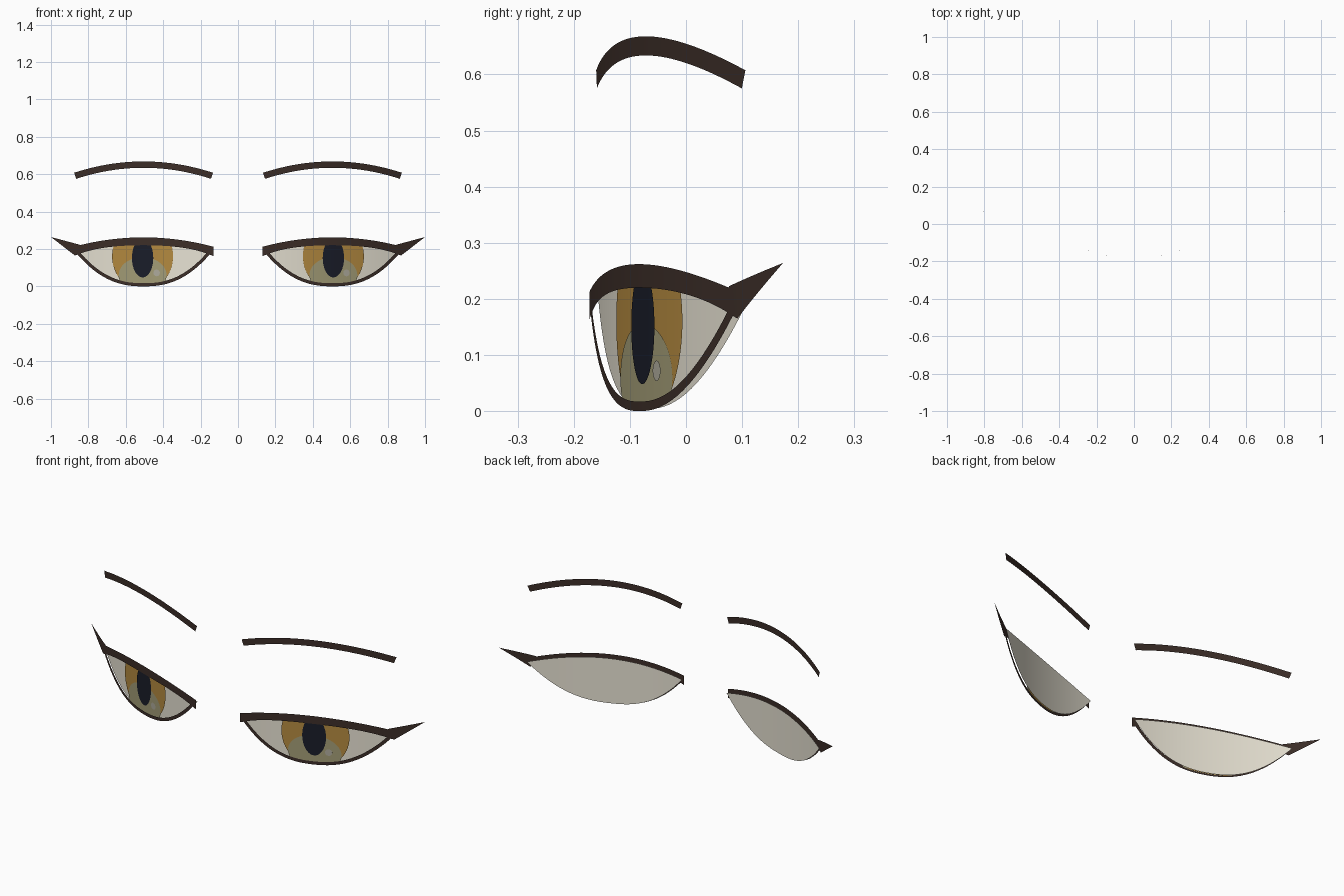
import bpy, bmesh, math

if "Cube" in bpy.data.objects:
    bpy.data.objects.remove(bpy.data.objects["Cube"])

CX = 0.505  # centre of each eye


def face_y(x):
    # curved face surface that every sheet follows
    x = abs(x)
    return -0.166 + 0.031 * x + 0.324 * x * x


def material(name, rgb):
    m = bpy.data.materials.new(name)
    m.diffuse_color = (*rgb, 1)
    m.use_nodes = True
    m.node_tree.nodes["Principled BSDF"].inputs["Base Color"].default_value = m.diffuse_color
    return m


def sheet(name, lower, upper, offset, mat, mirror=True, rows=4):
    """Sheet spanned between two outlines of (x, z) points, laid on the face."""
    bm = bmesh.new()
    grid = []
    for (xa, za), (xb, zb) in zip(lower, upper):
        col = []
        for r in range(rows + 1):
            t = r / rows
            x, z = xa + (xb - xa) * t, za + (zb - za) * t
            col.append(bm.verts.new((x, face_y(x) + offset, z)))
        grid.append(col)
    for a, b in zip(grid, grid[1:]):
        for r in range(rows):
            f = bm.faces.new((a[r], b[r], b[r + 1], a[r + 1]))
            f.smooth = True
    bmesh.ops.remove_doubles(bm, verts=bm.verts, dist=0.0003)
    me = bpy.data.meshes.new(name)
    bm.to_mesh(me)
    bm.free()
    me.materials.append(mat)
    ob = bpy.data.objects.new(name, me)
    bpy.context.collection.objects.link(ob)
    if mirror:
        mod = ob.modifiers.new("mirror", 'MIRROR')
        mod.use_mirror_merge = False
    return ob


def spread(a, b, n):
    # cosine spacing, denser at the ends
    return [(a + b) / 2 - (b - a) / 2 * math.cos(math.pi * i / n) for i in range(n + 1)]


def lid_top(x):
    return 0.262 - 0.36 * (x - CX) ** 2


def lid_under(x):
    d = x - CX
    return 0.22 - 0.25 * d * d - 1.2 * d ** 4


def eye_bottom(x):
    return 0.197 * (abs(x - CX) / 0.375) ** 2.4


def ellipse(name, cx, cz, rx, rz, offset, mat, mirror=True):
    # ellipse clipped by the eye opening
    lo, up = [], []
    for x in spread(cx - rx, cx + rx, 32):
        h = rz * math.sqrt(max(0, 1 - ((x - cx) / rx) ** 2))
        a = abs(x)
        lo.append((x, max(cz - h, eye_bottom(a) + 0.006)))
        up.append((x, min(cz + h, lid_under(a) + 0.008)))
    return sheet(name, lo, up, offset, mat, mirror)


def band(name, func, width, x0, x1, offset, mat, up):
    # ribbon of constant width along a curve
    edge, inner = [], []
    for x in spread(x0, x1, 48):
        s = (func(x + 0.001) - func(x - 0.001)) / 0.002
        k = width / math.hypot(1, s) * (1 if up else -1)
        edge.append((x, func(x)))
        inner.append((x - s * k, func(x) + k))
    lo, hi = (edge, inner) if up else (inner, edge)
    return sheet(name, lo, hi, offset, mat, rows=1)


brown = material("dark_brown", (0.045, 0.027, 0.021))
white = material("eye_white", (0.80, 0.76, 0.65))
amber = material("amber", (0.45, 0.25, 0.05))
olive = material("pale_olive", (0.36, 0.33, 0.18))
black = material("blue_black", (0.010, 0.012, 0.022))
grey = material("highlight_grey", (0.42, 0.40, 0.33))

# eye whites
xs = spread(CX - 0.37, CX + 0.37, 48)
sheet("eye_white", [(x, min(eye_bottom(x) + 0.004, lid_top(x) - 0.018)) for x in xs],
      [(x, lid_top(x) - 0.016) for x in xs], 0, white, rows=6)

# iris, lower glow, pupil
ellipse("iris", 0.51, 0.16, 0.163, 0.18, -0.008, amber)
ellipse("iris_glow", 0.51, 0.06, 0.128, 0.096, -0.010, olive)
ellipse("pupil", 0.51, 0.152, 0.057, 0.104, -0.012, black)

# highlights sit on the same side of both pupils
for side, x in (("right", 0.58), ("left", -0.435)):
    ellipse("highlight_" + side, x, 0.072, 0.017, 0.018, -0.0135, grey, mirror=False)

# upper lid, with its pointed wing at the outer corner
xs = spread(0.132, 0.845, 40)
low = [(x, lid_under(x)) for x in xs]
top = [(x, lid_top(x)) for x in xs]
for i in range(9):
    t = i / 8
    low.append((0.872 + 0.128 * t, 0.165 + 0.099 * t))
    top.append((0.848 + 0.152 * t, 0.223 + 0.041 * t))
sheet("upper_lid", low, top, -0.016, brown, rows=3)

# lower lid line
band("lower_lid", eye_bottom, 0.017, 0.134, 0.876, -0.0155, brown, True)

# eyebrows
band("eyebrow", lambda x: 0.668 - 0.44 * (x - CX) ** 2, 0.034, 0.134, 0.876, -0.004, brown, False)
